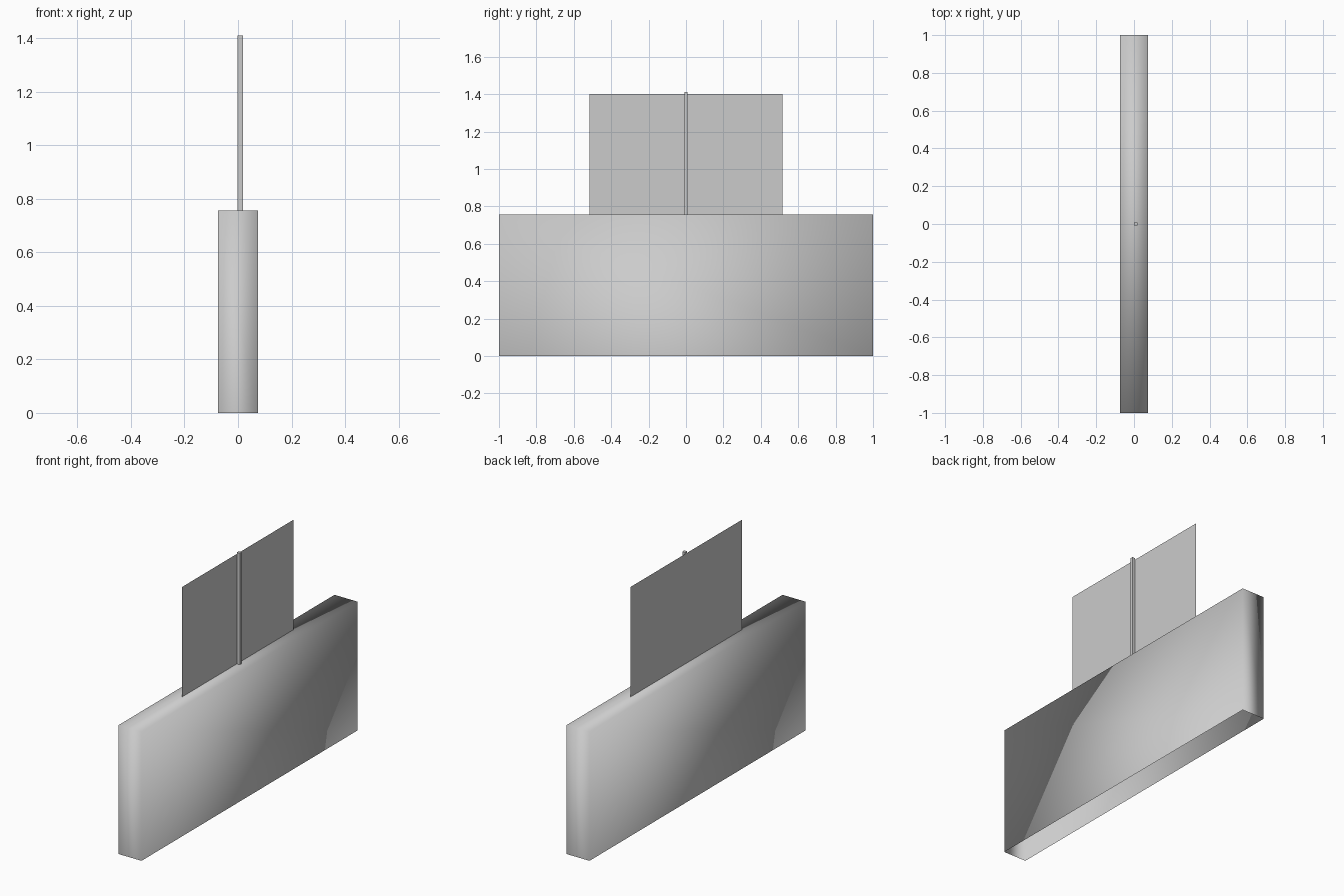
import bpy, bmesh

if "Cube" in bpy.data.objects:
    bpy.data.objects.remove(bpy.data.objects["Cube"])


def block(name, x, y, z, open_bottom=False, smooth=False):
    """Axis-aligned box from (min, max) ranges, optionally without its bottom."""
    bm = bmesh.new()
    bmesh.ops.create_cube(bm, size=1)
    for v in bm.verts:
        v.co = [r[0] if c < 0 else r[1] for c, r in zip(v.co, (x, y, z))]
    bm.normal_update()
    if open_bottom:
        low = [f for f in bm.faces if f.normal.z < -0.9]
        bmesh.ops.delete(bm, geom=low, context='FACES_ONLY')
    for f in bm.faces:
        f.smooth = smooth
    return finish(name, bm)


def finish(name, bm):
    mesh = bpy.data.meshes.new(name)
    bm.to_mesh(mesh)
    bm.free()
    obj = bpy.data.objects.new(name, mesh)
    bpy.context.collection.objects.link(obj)
    return obj


DECK = 0.757

# Hollow base shell, open underneath, softly shaded across its corners
block("base", (-0.074, 0.074), (-1, 1), (0, DECK), open_bottom=True, smooth=True)

# Thin square post standing on the base
block("post", (-0.001, 0.018), (-0.009, 0.009), (DECK, 1.411))

# Single-sheet panel behind the post
bm = bmesh.new()
corners = [(-0.517, DECK), (0.517, DECK), (0.517, 1.402), (-0.517, 1.402)]
bm.faces.new([bm.verts.new((-0.001, y, z)) for y, z in corners])
finish("panel", bm)
